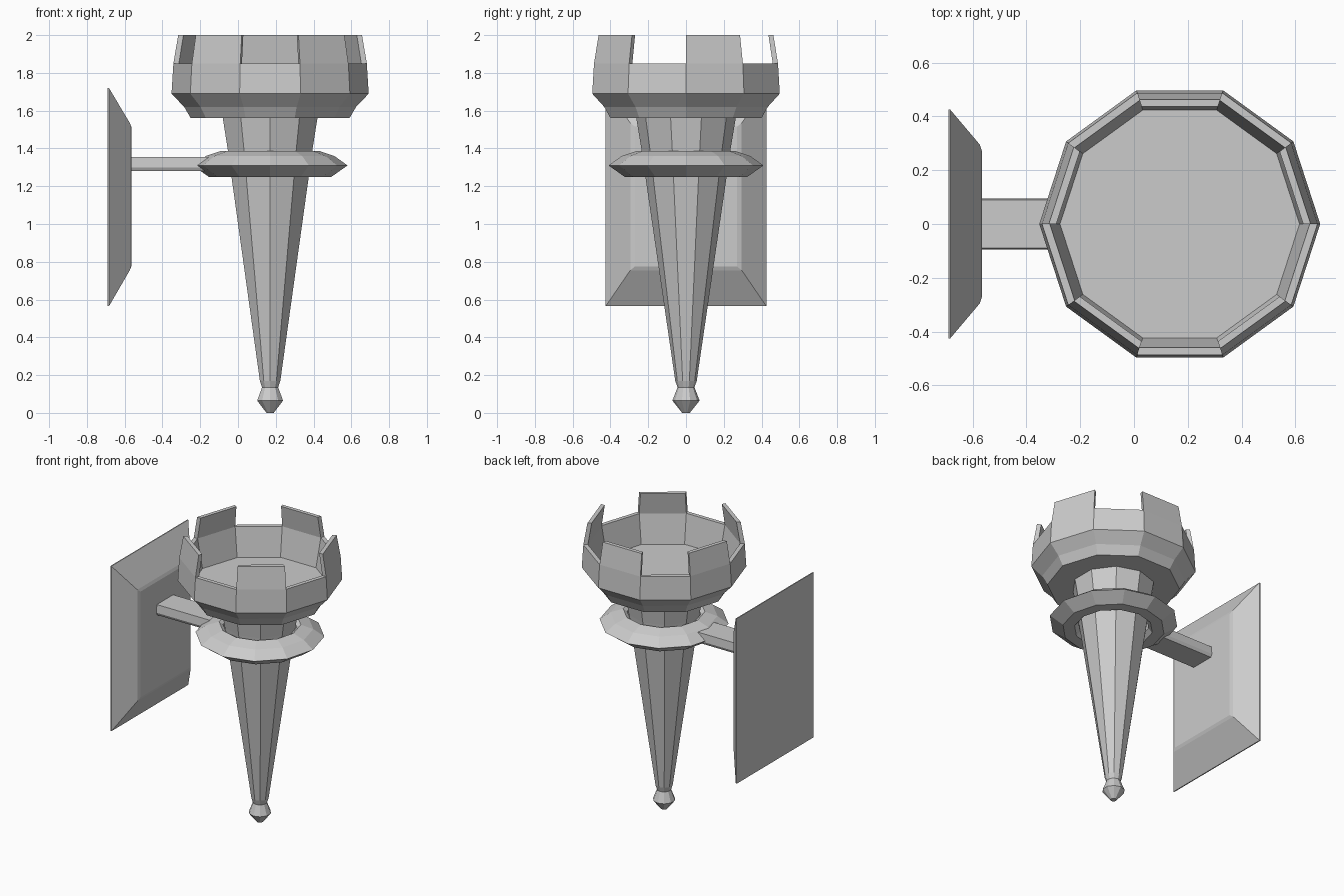
import bpy, bmesh
from math import cos, sin, pi, radians

if "Cube" in bpy.data.objects:
    bpy.data.objects.remove(bpy.data.objects["Cube"])

AXIS_X = 0.17  # vertical axis of the torch


def finish(name, bm):
    bmesh.ops.recalc_face_normals(bm, faces=bm.faces)
    mesh = bpy.data.meshes.new(name)
    bm.to_mesh(mesh)
    bm.free()
    obj = bpy.data.objects.new(name, mesh)
    bpy.context.collection.objects.link(obj)
    return obj


def ring_stack(rings, caps=True, loop=False):
    """Bridge successive rings of points; returns bmesh and face bands."""
    bm = bmesh.new()
    vs = [[bm.verts.new(p) for p in r] for r in rings]
    n = len(vs[0])
    pairs = list(zip(vs, vs[1:])) + ([(vs[-1], vs[0])] if loop else [])
    bands = [[bm.faces.new((a[i], a[(i + 1) % n], b[(i + 1) % n], b[i]))
              for i in range(n)] for a, b in pairs]
    if caps and not loop:
        bm.faces.new(vs[0][::-1])
        bm.faces.new(vs[-1])
    return bm, bands


def lathe(profile, sides, start=0.0, loop=False):
    rings = [[(AXIS_X + r * cos(start + 2 * pi * i / sides),
               r * sin(start + 2 * pi * i / sides), z) for i in range(sides)]
             for r, z in profile]
    return ring_stack(rings, loop=loop)


# Tapered shaft with neck and finial
bm, _ = lathe([(0.02, 0), (0.072, 0.065), (0.045, 0.135), (0.057, 0.17),
               (0.215, 1.25), (0.235, 1.39), (0.265, 1.57)], 10, radians(90))
finish("shaft", bm)

# Ten-sided cup, hollow inside, with battlements raised on every other rim face
bm, bands = lathe([(0.42, 1.56), (0.455, 1.62), (0.522, 1.69), (0.512, 1.85),
                   (0.483, 1.85), (0.445, 1.65)], 10)
raised = bmesh.ops.extrude_discrete_faces(bm, faces=bands[3][::2])["faces"]
for face in raised:
    for v in face.verts:
        v.co.x = AXIS_X + (v.co.x - AXIS_X) * 0.95
        v.co.y *= 0.95
        v.co.z = 2.0
finish("cup", bm)

# Collar ring around the shaft
bm, _ = lathe([(0.25, 1.25), (0.325, 1.25), (0.41, 1.31), (0.34, 1.36),
               (0.26, 1.387), (0.235, 1.37), (0.225, 1.28)], 12, loop=True)
finish("collar_ring", bm)


def rect(x, w, z0, z1):
    return [(x, -w, z0), (x, w, z0), (x, w, z1), (x, -w, z1)]


# Wall plate with sloped borders
bm, _ = ring_stack([rect(-0.69, 0.425, 0.565, 1.72),
                    rect(-0.683, 0.425, 0.565, 1.72),
                    rect(-0.573, 0.295, 0.755, 1.535),
                    rect(-0.565, 0.27, 0.775, 1.515)])
finish("wall_plate", bm)

# Support arm from plate to collar
section = [(-0.085, 1.28), (0.085, 1.28), (0.095, 1.30),
           (0.09, 1.355), (-0.09, 1.355), (-0.095, 1.30)]
bm, _ = ring_stack([[(x, y, z) for y, z in section] for x in (-0.57, -0.12)])
finish("support_arm", bm)
